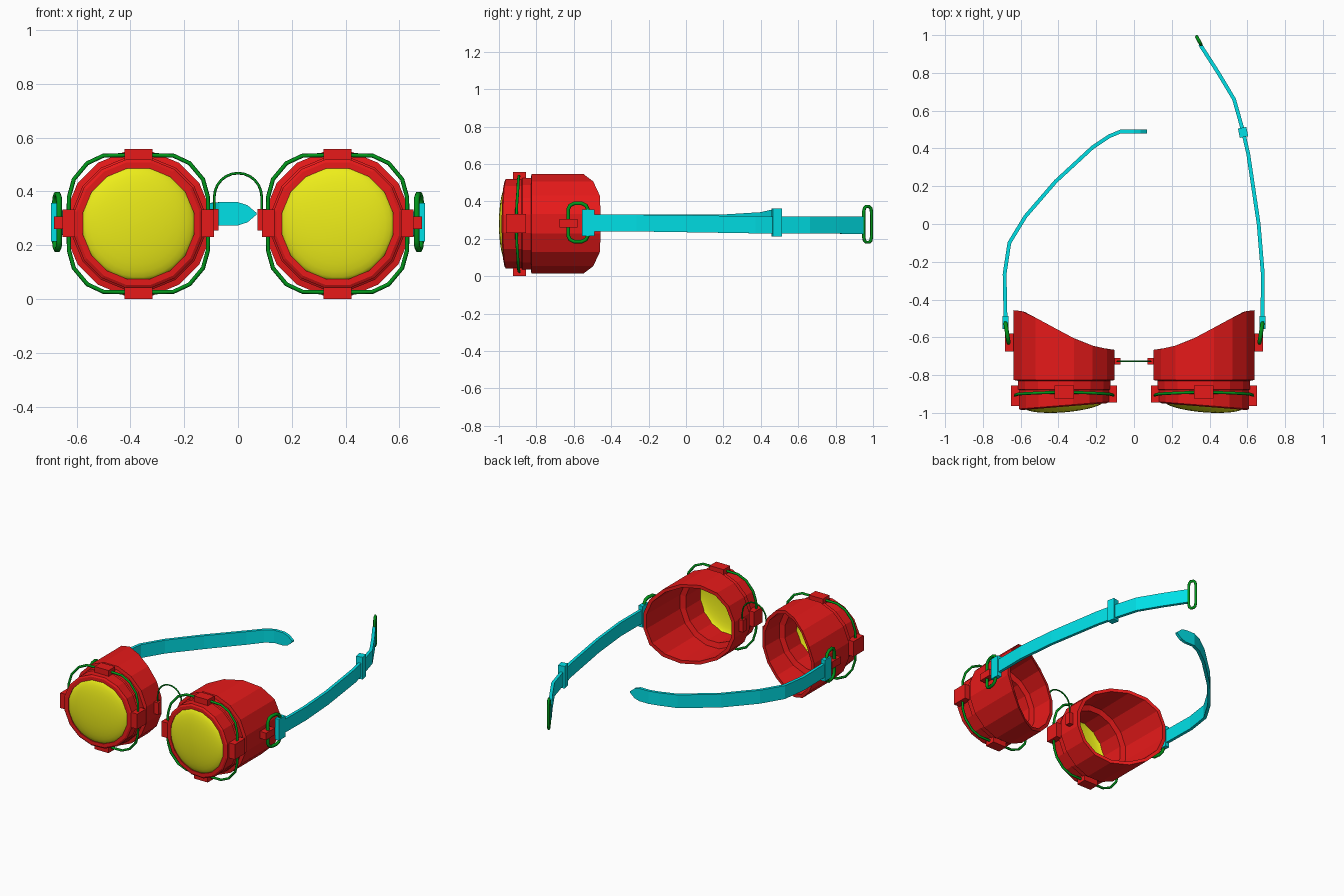
import bpy, bmesh, math
from mathutils import Vector

if "Cube" in bpy.data.objects:
    bpy.data.objects.remove(bpy.data.objects["Cube"])

CX, CZ, SIDES = 0.37, 0.28, 16


def material(name, rgb):
    m = bpy.data.materials.new(name)
    m.diffuse_color = (*rgb, 1)
    m.use_nodes = True
    m.node_tree.nodes["Principled BSDF"].inputs["Base Color"].default_value = m.diffuse_color
    return m


RED = material("red", (0.8, 0.01, 0.01))
YELLOW = material("yellow", (0.85, 0.85, 0.01))
GREEN = material("green", (0.0, 0.3, 0.01))
CYAN = material("cyan", (0.0, 0.75, 0.8))


def finish(name, bm, mat):
    bmesh.ops.recalc_face_normals(bm, faces=bm.faces)
    me = bpy.data.meshes.new(name)
    bm.to_mesh(me)
    bm.free()
    me.materials.append(mat)
    ob = bpy.data.objects.new(name, me)
    bpy.context.collection.objects.link(ob)
    return ob


def box(name, lo, hi, mat, turn=0):
    bm = bmesh.new()
    bmesh.ops.create_cube(bm, size=1)
    ob = finish(name, bm, mat)
    ob.location = [(a + b) / 2 for a, b in zip(lo, hi)]
    ob.scale = [abs(b - a) for a, b in zip(lo, hi)]
    ob.rotation_euler.z = turn
    return ob


def wire(name, pts, radius, closed=False):
    cu = bpy.data.curves.new(name, 'CURVE')
    cu.dimensions = '3D'
    cu.bevel_depth = radius
    cu.bevel_resolution = 1
    cu.use_fill_caps = True
    sp = cu.splines.new('POLY')
    sp.points.add(len(pts) - 1)
    for p, q in zip(sp.points, pts):
        p.co = (*q, 1)
    sp.use_cyclic_u = closed
    cu.materials.append(GREEN)
    ob = bpy.data.objects.new(name, cu)
    bpy.context.collection.objects.link(ob)


def link(name, a, b, zc, h, radius):
    """Upright rounded rectangular ring whose plan runs from a to b."""
    a, b = Vector(a), Vector(b)
    outline = [(0, .7), (.1, .9), (.3, 1), (.7, 1), (.9, .9), (1, .7)]
    outline += [(t, -v) for t, v in reversed(outline)]
    wire(name, [(*a.lerp(b, t), zc + v * h) for t, v in outline], radius, True)


def strap(name, path, thick=0.02):
    """Ribbon through (x, y, centre z, half height)."""
    bm = bmesh.new()
    rings = []
    for i, (x, y, z, h) in enumerate(path):
        p, q = path[max(i - 1, 0)], path[min(i + 1, len(path) - 1)]
        n = Vector((p[1] - q[1], q[0] - p[0])).normalized() * thick / 2
        rings.append([bm.verts.new((x + s * n.x, y + s * n.y, z + t * h))
                      for s, t in ((1, 1), (-1, 1), (-1, -1), (1, -1))])
    for r0, r1 in zip(rings, rings[1:]):
        for k in range(4):
            j = (k + 1) % 4
            bm.faces.new((r0[k], r0[j], r1[j], r1[k]))
    bm.faces.new(rings[0])
    bm.faces.new(rings[-1])
    finish(name, bm, CYAN)


# Rear rim depth against outward distance from the cup centre
RIM = [(-.28, -.668), (-.22, -.66), (-.11, -.635), (0, -.578),
       (.115, -.515), (.215, -.462), (.28, -.455)]


def rim(d):
    for (d0, y0), (d1, y1) in zip(RIM, RIM[1:]):
        if d <= d1:
            return y0 + (y1 - y0) * (d - d0) / (d1 - d0)
    return RIM[-1][1]


def tilt(d):
    return -0.08 * d


def lathe(name, profile, mat, side, n, closed):
    """Profile of (radius, y, kind); kind: rim = contoured, front = tilted."""
    bm = bmesh.new()
    rings = []
    for r, y, kind in profile:
        ring = []
        for k in range(n):
            a = 2 * math.pi * (k + .5) / n
            d = r * math.cos(a)
            yy = rim(d) if kind == "rim" else y + (tilt(d) if kind == "front" else 0)
            ring.append(bm.verts.new((side * (CX + d), yy, CZ + r * math.sin(a))))
        rings.append(ring)
    pairs = list(zip(rings, rings[1:])) + ([(rings[-1], rings[0])] if closed else [])
    for r0, r1 in pairs:
        for k in range(n):
            j = (k + 1) % n
            bm.faces.new((r0[k], r0[j], r1[j], r1[k]))
    if not closed:
        bm.faces.new(rings[-1])
    return finish(name, bm, mat)


for s, tag in ((-1, "left"), (1, "right")):
    # Hollow eye cup with stepped lens ring
    lathe("eye_cup_" + tag, [
        (.272, 0, "rim"), (.272, -.826, ""), (.25, -.83, ""), (.25, -.875, ""),
        (.243, -.88, ""), (.243, -.96, "front"), (.232, -.967, "front"),
        (.21, -.967, "front"), (.21, -.82, ""), (.245, -.81, ""),
        (.25, 0, "rim")], RED, s, SIDES, True)
    # Domed lens
    dome = [(.214 * math.cos(t), -.952 - .045 * math.sin(t), "front")
            for t in [i * math.pi / 2 / 8 for i in range(8)] + [1.52]]
    lens = lathe("lens_" + tag, dome, YELLOW, s, 32, False)
    lens.data.shade_smooth()

    # Clips around the lens ring
    for nm, z0, z1 in (("top", .515, .557), ("bottom", 0, .045)):
        box(f"clip_{nm}_{tag}", (s * CX - .052, -.925, z0), (s * CX + .052, -.855, z1), RED)
    for nm, d0, d1, y0 in (("outer", .235, .282, -.963), ("inner", -.28, -.235, -.945)):
        box(f"clip_{nm}_{tag}", (s * (CX + d0), y0, CZ - .05),
            (s * (CX + d1), -.855, CZ + .052), RED)

    # Retaining wire through the clips
    q = [(.26, 0, -.908), (.258, .10, -.905), (.24, .165, -.90),
         (.19, .225, -.897), (.13, .253, -.894), (0, .256, -.89)]
    half = q + [(-d, z, y) for d, z, y in reversed(q[:-1])]
    loop = half + [(d, -z, y) for d, z, y in reversed(half[1:-1])]
    wire("retaining_wire_" + tag,
         [(s * (CX + d), y, CZ + z) for d, z, y in loop], .008, True)

    # Bridge lug, strap lug, strap link and folded strap end
    box("bridge_lug_" + tag, (s * .072, -.745, .255), (s * .112, -.71, .335), RED)
    box("strap_lug_" + tag, (s * .625, -.675, .26), (s * .683, -.58, .307), RED)
    link("strap_link_" + tag, (s * .664, -.63), (s * .68, -.525), .287, .102, .011)
    box("strap_fold_" + tag, (s * .665, -.555, .214), (s * .695, -.488, .357), CYAN)

# Bridge wire
arc = [(.088 * math.cos(math.pi * i / 12), -.727, .38 + .088 * math.sin(math.pi * i / 12))
       for i in range(13)]
wire("bridge_wire", [(.088, -.727, .29)] + arc + [(-.088, -.727, .29)], .005)

# Pointed strap
strap("strap_left", [
    (-.68, -.52, .285, .045), (-.685, -.265, .285, .045), (-.66, -.10, .284, .045),
    (-.575, .04, .284, .045), (-.415, .225, .286, .045), (-.22, .405, .298, .044),
    (-.13, .465, .312, .043), (-.07, .49, .317, .043), (.0, .49, .317, .043),
    (.035, .49, .317, .032), (.068, .49, .317, .004)])

# Buckle strap with slider and end ring
strap("strap_right", [
    (.68, -.52, .285, .045), (.682, -.265, .284, .045), (.66, 0, .28, .045),
    (.605, .37, .275, .046), (.575, .5, .274, .046), (.53, .66, .273, .046),
    (.44, .81, .273, .046), (.35, .95, .272, .046)])
box("strap_slider", (.555, .46, .213), (.6, .51, .362), CYAN, .2)
link("end_ring", (.354, .95), (.332, .992), .277, .096, .009)
